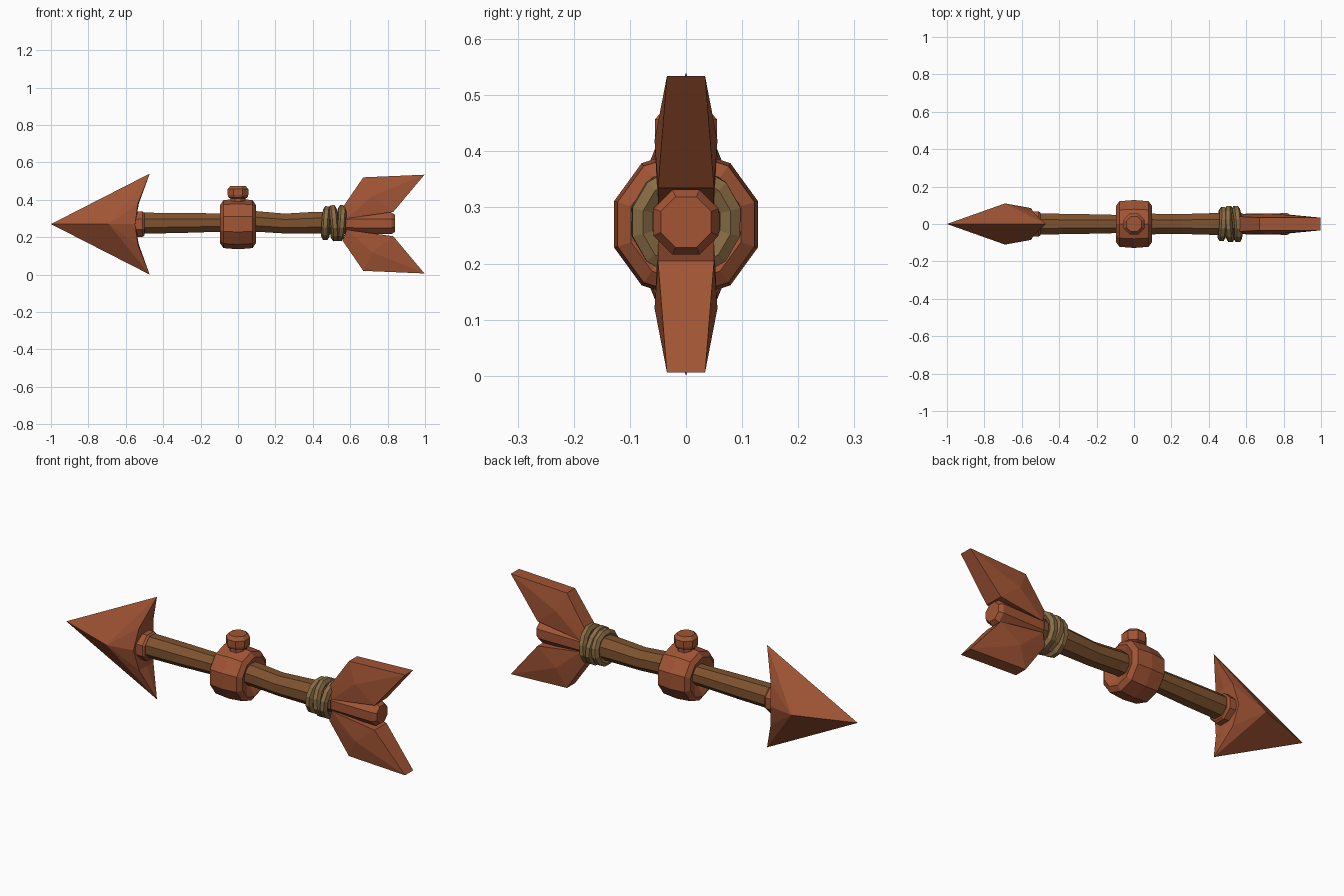
import bpy, bmesh, math
from mathutils import Matrix

if "Cube" in bpy.data.objects:
    bpy.data.objects.remove(bpy.data.objects["Cube"])

C = 0.27  # height of the arrow's axis


def material(name, rgb):
    m = bpy.data.materials.new(name)
    m.diffuse_color = (*rgb, 1)
    m.use_nodes = True
    m.node_tree.nodes["Principled BSDF"].inputs["Base Color"].default_value = m.diffuse_color
    return m


RED = material("red_wood", (0.36, 0.09, 0.035))
BROWN = material("brown_wood", (0.21, 0.085, 0.028))
ROPE = material("rope", (0.25, 0.15, 0.06))


def make(name, verts, faces, mat, mirror=None):
    bm = bmesh.new()
    vs = [bm.verts.new(v) for v in verts]
    for f in faces:
        bm.faces.new([vs[i] for i in f])
    bmesh.ops.recalc_face_normals(bm, faces=bm.faces)
    me = bpy.data.meshes.new(name)
    bm.to_mesh(me)
    bm.free()
    me.materials.append(mat)
    ob = bpy.data.objects.new(name, me)
    ob.location.z = C
    bpy.context.collection.objects.link(ob)
    if mirror:
        mod = ob.modifiers.new("mirror", 'MIRROR')
        mod.use_axis = mirror
    return ob


def lathe(name, profile, sides, mat, phase=0.5, closed=False):
    """Rings along x: (x, flat-to-axis radius, optional z shift)."""
    verts, faces = [], []
    for x, r, *dz in profile:
        r /= math.cos(math.pi / sides)
        for i in range(sides):
            a = 2 * math.pi * (i + phase) / sides
            verts.append((x, r * math.cos(a), r * math.sin(a) + (dz[0] if dz else 0)))
    n = len(profile)
    for k in range(n if closed else n - 1):
        for i in range(sides):
            j, q = (i + 1) % sides, (k + 1) % n
            faces.append((k * sides + i, k * sides + j, q * sides + j, q * sides + i))
    if not closed:
        faces += [tuple(range(sides)), tuple(range((n - 1) * sides, n * sides))]
    return make(name, verts, faces, mat)


# Arrowhead: one quarter, mirrored across y and z
head = [(-1, 0, 0), (-0.472, 0, 0.27), (-0.69, -0.11, 0), (-0.55, -0.085, 0),
        (-0.535, -0.06, 0.11), (-0.55, 0, 0), (-0.53, 0, 0.11)]
make("arrowhead", head,
     [(0, 1, 2), (2, 1, 4), (2, 4, 3), (3, 4, 6, 5), (4, 1, 6)], RED, (False, True, True))

# Collar behind the head
lathe("head_collar", [(-0.57, 0.068), (-0.51, 0.068), (-0.5, 0.06)], 8, RED)

# Slightly uneven wooden shaft and its tail end
lathe("shaft", [(-0.52, 0.056, 0.005), (-0.32, 0.054, 0.006), (-0.1, 0.049, 0.008),
                (0.1, 0.055, 0.014), (0.25, 0.053, 0.003), (0.42, 0.058, 0.008),
                (0.58, 0.058, 0.005)], 8, BROWN)
lathe("tail_end", [(0.54, 0.054, 0.003), (0.82, 0.058, 0.004), (0.84, 0.045, 0.004)], 8, RED)

# Hub ring around the middle
lathe("hub", [(-0.07, 0.045), (-0.085, 0.075), (-0.095, 0.098), (-0.078, 0.122), (0, 0.128),
              (0.078, 0.122), (0.095, 0.098), (0.085, 0.075), (0.07, 0.045)], 10, RED)

# Knob on top of the hub (lathed along x, then turned upright)
knob = lathe("knob", [(0.11, 0.04), (0.137, 0.04), (0.142, 0.051), (0.155, 0.055),
                      (0.187, 0.055), (0.205, 0.04)], 8, RED)
knob.data.transform(Matrix.Rotation(-math.pi / 2, 4, 'Y'))

# Rope windings, each tilted a little
for k, (x, r, ty, tz) in enumerate([(0.472, 0.072, 4, -3), (0.512, 0.078, -5, 3),
                                    (0.55, 0.078, 5, 4)]):
    tube = [(0.021 * math.cos(a), r + 0.021 * math.sin(a))
            for a in (math.tau * i / 6 for i in range(6))]
    ring = lathe(f"rope_ring_{k + 1}", tube, 12, ROPE, closed=True)
    ring.location = (x, 0, C + 0.005)
    ring.rotation_euler = (0, math.radians(ty), math.radians(tz))

# Tail vanes: bulged blade mirrored below the shaft
outline = [(0.56, 0.09, 0.04), (0.67, 0.25, 0.034), (0.997, 0.264, 0.034),
           (0.83, 0.065, 0.05), (0.58, 0.03, 0.05)]
n = len(outline)
verts = [(x, s * y, z) for s in (-1, 1) for x, z, y in outline]
verts += [(0.72, -0.056, 0.15), (0.72, 0.056, 0.15)]
faces = []
for i in range(n):
    j = (i + 1) % n
    faces += [(i, j, 2 * n), (n + i, n + j, 2 * n + 1), (i, j, n + j, n + i)]
make("tail_vanes", verts, faces, RED, (False, False, True))
